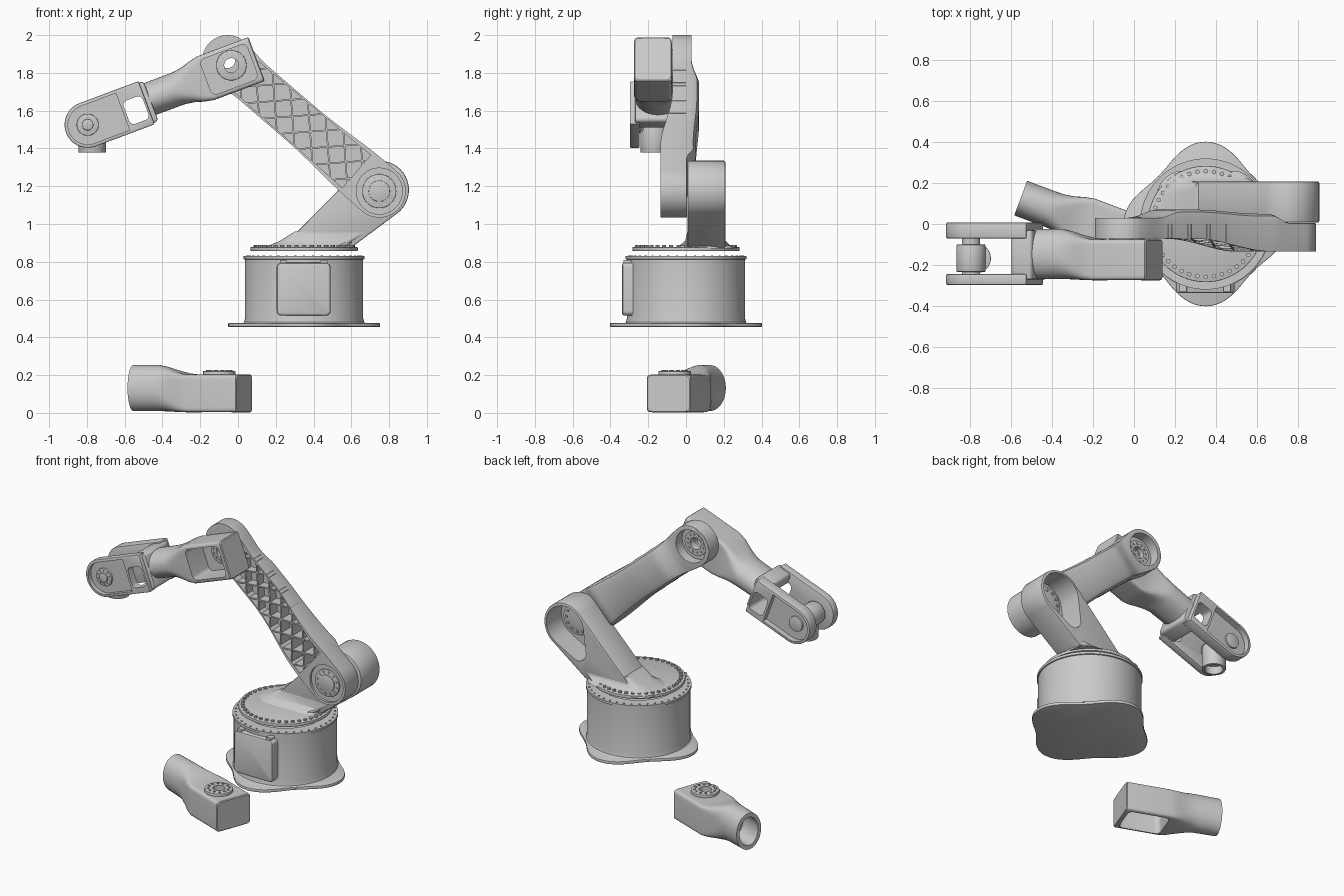
import bpy, bmesh
from math import sin, cos, pi, radians, sqrt, atan2, acos, copysign
from mathutils import Matrix, Vector

cube = bpy.data.objects.get("Cube")
if cube:
    bpy.data.objects.remove(cube)

GREY = (0.6, 0.6, 0.6, 1)
mat = bpy.data.materials.new("light_grey_metal")
mat.use_nodes = True
mat.diffuse_color = GREY
mat.node_tree.nodes["Principled BSDF"].inputs["Base Color"].default_value = GREY
parts = []


# ---- frames: every part is drawn in local XZ with depth along local Y ----
def frame(origin, angle, mirror=False):
    """Local X at an angle in the XZ plane, local Z beside it, Y kept."""
    x = Vector((cos(angle), 0, sin(angle)))
    z = Vector((-x.z, 0, x.x)) * (-1 if mirror else 1)
    m = Matrix((x, (0, 1, 0), z)).transposed().to_4x4()
    return Matrix.Translation(origin) @ m


def upright(x, y):
    return Matrix.Translation((x, y, 0)) @ Matrix.Rotation(pi / 2, 4, 'X')


WORLD = Matrix()
UP = upright(0, 0)
BASE = upright(0.35, 0)
HUB = (0.748, 1.174)
ELBOW = (-0.055, 1.865)
LENGTH = sqrt((HUB[0] - ELBOW[0]) ** 2 + (HUB[1] - ELBOW[1]) ** 2)
ARM = frame((ELBOW[0], 0, ELBOW[1]), atan2(HUB[1] - ELBOW[1], HUB[0] - ELBOW[0]))
FORE = frame((-0.035, 0, 1.84), radians(200.5), True)


# ---- outlines ----
def arc(cx, cz, r, a0, a1, n=24):
    steps = [radians(a0 + (a1 - a0) * i / n) for i in range(n + 1)]
    return [(cx + r * cos(a), cz + r * sin(a)) for a in steps]


def circle(r, cx=0, cz=0, n=48):
    return arc(cx, cz, r, 0, 360, n)[:-1]


def rrect(x0, x1, z0, z1, r):
    return (arc(x1 - r, z1 - r, r, 0, 90, 6) + arc(x0 + r, z1 - r, r, 90, 180, 6)
            + arc(x0 + r, z0 + r, r, 180, 270, 6) + arc(x1 - r, z0 + r, r, 270, 360, 6))


def egg(c0, r0, c1, r1):
    dx, dz = c1[0] - c0[0], c1[1] - c0[1]
    a = atan2(dz, dx) * 180 / pi
    o = acos((r0 - r1) / sqrt(dx * dx + dz * dz)) * 180 / pi
    return arc(*c1, r1, a - o, a + o) + arc(*c0, r0, a + o, a - o + 360)


def superellipse(u, v, w0, w1, half, p, n=48):
    ring = []
    for i in range(n):
        a = 2 * pi * i / n
        c, s = (copysign(abs(t) ** (2 / p), t) for t in (cos(a), sin(a)))
        ring.append((u, (w0 + w1) / 2 + (w1 - w0) / 2 * s, v + half * c))
    return ring


def smooth(a, b, t):
    t = max(0, min(1, (t - a) / (b - a)))
    return t * t * (3 - 2 * t)


# ---- solids ----
def prism(pts, y0, y1):
    return [[(x, y, z) for x, z in pts] for y in (y0, y1)]


def bake(obj):
    bpy.context.view_layer.update()
    deps = bpy.context.evaluated_depsgraph_get()
    mesh = bpy.data.meshes.new_from_object(obj.evaluated_get(deps))
    obj.modifiers.clear()
    obj.data = mesh


def build(name, shells, fr=WORLD, bevel=0):
    bm = bmesh.new()
    for rings in shells:
        vs = [[bm.verts.new(fr @ Vector(p)) for p in ring] for ring in rings]
        bm.faces.new(vs[0])
        bm.faces.new(vs[-1])
        for a, b in zip(vs, vs[1:]):
            for i in range(len(a)):
                bm.faces.new((a[i - 1], a[i], b[i], b[i - 1]))
    bmesh.ops.recalc_face_normals(bm, faces=bm.faces)
    mesh = bpy.data.meshes.new(name)
    bm.to_mesh(mesh)
    bm.free()
    mesh.materials.append(mat)
    obj = bpy.data.objects.new(name, mesh)
    bpy.context.collection.objects.link(obj)
    if bevel:
        mod = obj.modifiers.new("bevel", 'BEVEL')
        mod.width, mod.segments = bevel, 2
        mod.limit_method, mod.angle_limit = 'ANGLE', radians(40)
        bake(obj)
    parts.append(obj)
    return obj


def cut(obj, rings, fr=WORLD):
    cutter = build("cutter", [rings], fr)
    cutter.hide_render = True
    mod = obj.modifiers.new("cut", 'BOOLEAN')
    mod.operation, mod.solver, mod.object = 'DIFFERENCE', 'EXACT', cutter
    bake(obj)
    parts.remove(cutter)
    bpy.data.objects.remove(cutter)


def bolts(name, r, n, size, y0, y1, fr=WORLD, c=(0, 0)):
    spots = arc(*c, r, 0, 360, n)[:-1]
    return build(name, [prism(circle(size, x, z, 8), y0, y1) for x, z in spots], fr)


# ---- base: lobed foot plate, drum and cover ----
lobes = [(cos(a) * r, sin(a) * r) for a, r in
         ((2 * pi * i / 96, 0.365 + 0.037 * cos(8 * pi * i / 96)) for i in range(96))]
build("foot_plate", [prism(lobes, 0.455, 0.475)], BASE, 0.004)
drum_profile = [(0.33, 0.47), (0.318, 0.48), (0.313, 0.5), (0.313, 0.812),
                (0.32, 0.814), (0.32, 0.83)]
drum = build("base_drum", [[[(x, z, y) for x, y in circle(r, n=72)]
                            for r, z in drum_profile]], BASE)
cut(drum, prism(circle(0.24), 0.79, 0.9), BASE)
bolts("drum_bolts", 0.302, 40, 0.006, 0.828, 0.834, BASE)
build("drum_cover", [prism(rrect(0.205, 0.49, 0.515, 0.795, 0.025), -0.338, -0.2)], WORLD, 0.012)
build("cover_clips", [prism(rrect(x - 0.018, x + 0.018, 0.79, 0.81, 0.005), -0.33, -0.29)
                      for x in (0.24, 0.455)])

# ---- shoulder: turntable, flared foot, leaning housing ----
build("turntable", [prism(circle(0.284, n=72), 0.857, 0.878)], BASE, 0.004)
bolts("turntable_bolts", 0.258, 40, 0.011, 0.876, 0.888, BASE)
flare = [(0.87, 0.11, 0.61, -0.07, 0.26, 0.13), (0.885, 0.16, 0.61, -0.035, 0.235, 0.11),
         (0.91, 0.22, 0.63, -0.005, 0.21, 0.06), (0.96, 0.3, 0.69, 0.008, 0.2, 0.02)]
build("shoulder_flare", [[[(x, h, z) for x, z in rrect(x0, x1, -y1, -y0, r)]
                          for h, x0, x1, y0, y1, r in flare]], UP)
housing = build("shoulder_housing", [prism(
    [(0.23, 0.875), (0.6, 0.875)] + arc(0.75, 1.18, 0.155, -50, 137, 32), 0.007, 0.208)], WORLD, 0.008)
cut(housing, prism(egg((0.75, 1.18), 0.137, (0.655, 1.04), 0.06), 0.05, 0.3))
build("shoulder_drive", [prism(circle(0.105, 0.75, 1.18), 0.04, 0.075)], WORLD, 0.005)
bolts("shoulder_drive_bolts", 0.08, 12, 0.008, 0.07, 0.082, WORLD, (0.75, 1.18))


# ---- upper arm: tapered bar with round ends and a ribbed pocket ----
def arm_front(s):
    return -0.072 - 0.063 * smooth(0.38, 0.85, s)


def arm_back(s):
    return 0.03 + 0.04 * smooth(0.13, 0.28, s) - 0.02 * smooth(0.4, 0.8, s) - 0.045 * smooth(0.85, 0.95, s)


def arm_section(s):
    if s < 0:
        h = sqrt(0.135 ** 2 - s * s)
    elif s > LENGTH:
        h = sqrt(0.14 ** 2 - (s - LENGTH) ** 2)
    else:
        h = 0.135 - 0.018 * smooth(0, 0.18, s) + 0.023 * smooth(0.5, 1, s)
    c = min(0.4 * h, 0.005 + 0.035 * smooth(0.12, 0.26, s) - 0.035 * smooth(0.82, 0.93, s))
    f, b = arm_front(s), arm_back(s)
    side = [(h, f), (h, b - c), (h - 0.3 * c, b - 0.3 * c), (h - c, b)]
    return [(s, y, v) for v, y in side] + [(s, y, -v) for v, y in reversed(side)]


ends = [cos(0.08 + (pi / 2 - 0.08) * i / 14) for i in range(14)]
stations = ([-0.135 * c for c in ends] + [LENGTH * i / 40 for i in range(41)]
            + [LENGTH + 0.14 * c for c in reversed(ends)])
arm = build("upper_arm", [[arm_section(s) for s in stations]], ARM)
S0, S1, HALF = 0.13, 0.9, 0.103
cut(arm, prism([(S0, -HALF), (S1, -HALF - 0.012), (S1, HALF + 0.012), (S0, HALF)], -0.2, -0.01), ARM)
cut(arm, prism(circle(0.108), -0.035, 0.1), ARM)
cut(arm, prism(circle(0.04), -0.2, 0.1), ARM)
cut(arm, prism(circle(0.122, LENGTH), -0.2, -0.12), ARM)

ribs = []
for sign in (-1, 1):
    for k in range(9):
        mid = 0.08 + 0.124 * k
        lo, hi = max(S0, mid - HALF - 0.01), min(S1, mid + HALF + 0.01)
        if hi - lo > 0.02:
            t = 0.006
            ribs.append([[(s, y, sign * (s - mid) + d) for s, y in
                          ((lo, 0), (lo, arm_front(lo) + 0.004), (hi, arm_front(hi) + 0.004), (hi, 0))]
                         for d in (-t, t)])
build("arm_ribs", ribs, ARM)
build("shoulder_cap_ring", [prism(circle(0.09, LENGTH), -0.13, -0.11)], ARM, 0.003)
build("shoulder_cap", [prism(circle(0.056, LENGTH), -0.135, -0.11)], ARM, 0.003)
bolts("shoulder_cap_bolts", 0.073, 12, 0.007, -0.134, -0.12, ARM, (LENGTH, 0))
ring = build("elbow_ring", [prism(circle(0.08), -0.04, -0.022)], ARM)
cut(ring, prism(circle(0.04), -0.1, 0.1), ARM)
bolts("elbow_ring_bolts", 0.06, 12, 0.007, -0.025, -0.016, ARM)

# ---- forearm link: open box blending into an oval sleeve, with a flange ----
V = -0.016
sections = [(-0.137, -0.27, -0.08, 0.118, 12), (-0.132, -0.275, -0.075, 0.124, 12),
            (0.15, -0.275, -0.075, 0.124, 12), (0.2, -0.274, -0.068, 0.114, 8),
            (0.25, -0.272, -0.052, 0.099, 4.5), (0.3, -0.27, -0.034, 0.091, 2.8),
            (0.34, -0.268, -0.025, 0.09, 2.2), (0.49, -0.268, -0.025, 0.09, 2)]
link = build("forearm", [[superellipse(u, V, w0, w1, h, p) for u, w0, w1, h, p in sections]], FORE)
cut(link, prism(rrect(-0.112, 0.15, V - 0.1, V + 0.1, 0.03), -0.35, -0.105), FORE)
cut(link, [superellipse(u, V, -0.24, -0.053, 0.068, 2) for u in (0.33, 0.6)], FORE)
cut(link, prism(circle(0.038), -0.2, 0), FORE)
flange = build("forearm_flange", [prism(circle(0.086), -0.085, -0.057)], FORE, 0.003)
cut(flange, prism(circle(0.038), -0.2, 0), FORE)
rim = build("forearm_inner_ring", [prism(circle(0.08), -0.125, -0.1)], FORE, 0.003)
cut(rim, prism(circle(0.038), -0.2, 0), FORE)
link_parts = [link, flange, rim,
              bolts("flange_bolts", 0.064, 12, 0.007, -0.06, -0.052, FORE),
              bolts("inner_ring_bolts", 0.06, 12, 0.007, -0.131, -0.12, FORE)]

# spare forearm link lying on the ground
lay = Matrix.Translation((-0.065, 1.78, 0.278)) @ Matrix.Rotation(pi / 2, 4, 'X')
for src in link_parts:
    copy = src.copy()
    copy.data = src.data.copy()
    copy.data.transform(lay)
    copy.name = "spare_" + src.name
    bpy.context.collection.objects.link(copy)
    parts.append(copy)

# ---- wrist fork: two recessed cheeks, bridge, windows ----
CU, CV, R = 0.823, -0.028, 0.122


def cheek(r, start):
    return [(start, CV - r)] + arc(CU, CV, r, -90, 90, 28) + [(start, CV + r)]


window = prism(rrect(0.502, 0.61, -0.112, 0.02, 0.025), -0.4, 0.1)
for name, w0, w1, c0, c1 in (("fork_cheek_front", -0.297, -0.245, -0.4, -0.268),
                             ("fork_cheek_back", -0.07, 0.007, -0.03, 0.1)):
    side = build(name, [prism(cheek(R, 0.49), w0, w1)], FORE, 0.006)
    cut(side, prism(cheek(R - 0.018, 0.625), c0, c1), FORE)
    cut(side, window, FORE)
bridge = build("fork_bridge", [prism(rrect(0.465, 0.575, CV - R + 0.008, CV + R - 0.008, 0.02),
                                     -0.27, -0.03)], FORE, 0.008)
cut(bridge, window, FORE)
build("wrist_axle", [prism(circle(0.045, CU, CV), -0.26, -0.05)], FORE)
build("wrist_boss", [prism(circle(0.058, CU, CV), -0.28, -0.26),
                     prism(circle(0.03, CU, CV), -0.29, -0.26),
                     prism(circle(0.05, CU, CV), -0.04, -0.018)], FORE, 0.003)
bolts("wrist_bolts", 0.045, 10, 0.005, -0.285, -0.27, FORE, (CU, CV))
build("wrist_knuckle", [prism(circle(0.072, CU, CV), -0.235, -0.1)], FORE, 0.008)
TOOL = upright(-0.772, -0.168)
socket = build("tool_socket", [prism(circle(0.073), 1.378, 1.53)], TOOL, 0.003)
cut(socket, prism(circle(0.055), 1.3, 1.43), TOOL)

# ---- shading ----
bpy.ops.object.select_all(action='DESELECT')
for obj in parts:
    obj.select_set(True)
bpy.context.view_layer.objects.active = parts[0]
bpy.ops.object.shade_smooth_by_angle(angle=radians(32))
